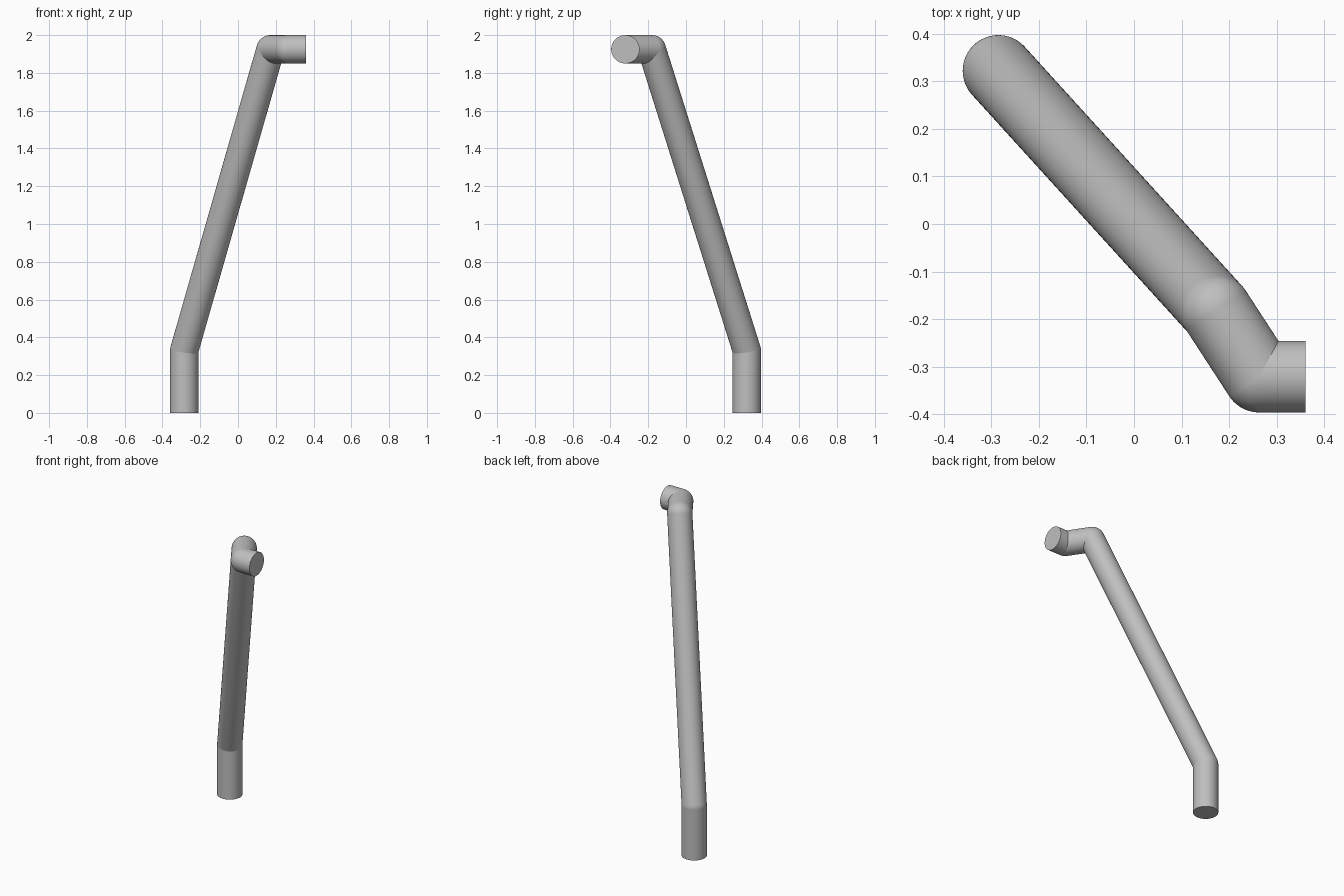
import bpy
import math
from mathutils import Vector

cube = bpy.data.objects.get("Cube")
if cube:
    bpy.data.objects.remove(cube, do_unlink=True)

RADIUS = 0.075

# Single grey finish
grey = bpy.data.materials.new("grey_metal")
grey.use_nodes = True
color = (0.52, 0.52, 0.52, 1)
grey.diffuse_color = color
grey.node_tree.nodes["Principled BSDF"].inputs["Base Color"].default_value = color


def finish(name, direction):
    """Name the active part, turn its axis along direction and shade it."""
    obj = bpy.context.object
    obj.name = name
    obj.rotation_mode = 'QUATERNION'
    obj.rotation_quaternion = direction.to_track_quat('Z', 'Y')
    obj.data.materials.append(grey)
    bpy.ops.object.shade_smooth_by_angle(angle=math.radians(40))


def tube(name, a, b):
    bpy.ops.mesh.primitive_cylinder_add(vertices=64, radius=RADIUS,
                                        depth=(b - a).length, location=(a + b) / 2)
    finish(name, b - a)


def elbow(name, centre, direction):
    bpy.ops.mesh.primitive_uv_sphere_add(segments=64, ring_count=32,
                                         radius=RADIUS, location=centre)
    finish(name, direction)


# Centre line from the floor to the open end
path = [Vector(p) for p in (
    (-0.285, 0.322, 0),
    (-0.285, 0.322, 0.33),
    (0.172, -0.181, 1.925),
    (0.263, -0.321, 1.925),
    (0.36, -0.321, 1.925),
)]

# Straight tubes
tube_names = ("base_tube", "long_tube", "top_tube", "end_tube")
for name, a, b in zip(tube_names, path, path[1:]):
    tube(name, a, b)

# Rounded elbows at the bends
elbow_names = ("lower_elbow", "upper_elbow", "end_elbow")
for name, before, centre in zip(elbow_names, path, path[1:-1]):
    elbow(name, centre, centre - before)
